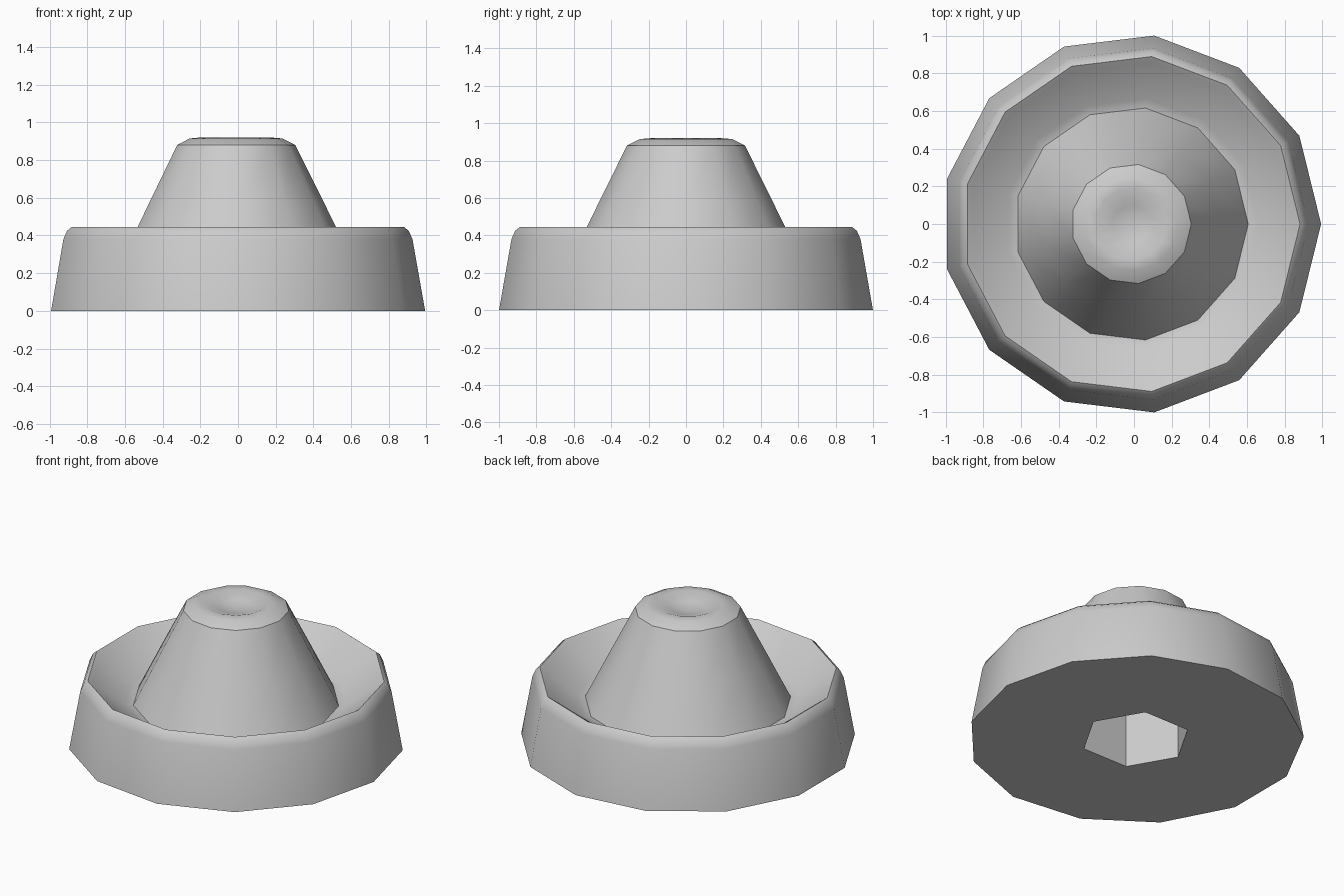
import bpy, bmesh
from math import cos, sin, pi, radians

old = bpy.data.objects.get("Cube")
if old:
    bpy.data.objects.remove(old)

SIDES = 13
RADIUS = 1.007
AXIS_X = -0.014
CROWN = 0.88      # height of the crisp edge round the crown

clay = bpy.data.materials.new("plain grey")
clay.use_nodes = True
clay.diffuse_color = (0.6, 0.6, 0.6, 1)
clay.node_tree.nodes["Principled BSDF"].inputs["Base Color"].default_value = (0.6, 0.6, 0.6, 1)

bm = bmesh.new()


def ring(r, z, sides):
    return [bm.verts.new((AXIS_X + r * cos(2 * pi * i / sides),
                          r * sin(2 * pi * i / sides), z)) for i in range(sides)]


def bridge(a, b):
    n = len(a)
    for i in range(n):
        j = (i + 1) % n
        bm.faces.new((a[i], a[j], b[j], b[i]))


def loop_edges(loop):
    return [bm.edges.get((loop[i - 1], loop[i])) for i in range(len(loop))]


# Outer wall, rounded rim, trough, cone and crown
profile = [(RADIUS, 0), (0.94, 0.38), (0.92, 0.425), (0.895, 0.445),
           (0.865, 0.425), (0.67, 0.28), (0.62, 0.27), (0.47, 0.575),
           (0.318, CROWN), (0.25, 0.915), (0.19, 0.92), (0.1, 0.888)]
rings = [ring(r, z, SIDES) for r, z in profile]
for lower, upper in zip(rings, rings[1:]):
    bridge(lower, upper)

# Dimple in the crown
tip = bm.verts.new((AXIS_X, 0, 0.87))
for i in range(SIDES):
    bm.faces.new((rings[-1][i - 1], rings[-1][i], tip))

# Six-sided socket in the underside
mouth = ring(0.33, 0, 6)
socket_end = ring(0.33, 0.6, 6)
bridge(mouth, socket_end)
bm.faces.new(socket_end)
bmesh.ops.triangle_fill(bm, edges=loop_edges(rings[0]) + loop_edges(mouth),
                        use_beauty=True)

# Smooth shading with crisp edges at the base, socket and crown
bmesh.ops.recalc_face_normals(bm, faces=bm.faces[:])
bm.normal_update()
for f in bm.faces:
    on_base = all(v.co.z < 0.001 for v in f.verts)
    f.smooth = not on_base
for e in bm.edges:
    at_crown = all(abs(v.co.z - CROWN) < 0.001 for v in e.verts)
    in_socket = all(v in mouth or v in socket_end for v in e.verts)
    sharp = e.calc_face_angle(0) > radians(66)
    e.smooth = not (at_crown or in_socket or sharp)

mesh = bpy.data.meshes.new("insulator_body")
bm.to_mesh(mesh)
bm.free()
mesh.materials.append(clay)
body = bpy.data.objects.new("insulator_body", mesh)
bpy.context.scene.collection.objects.link(body)
